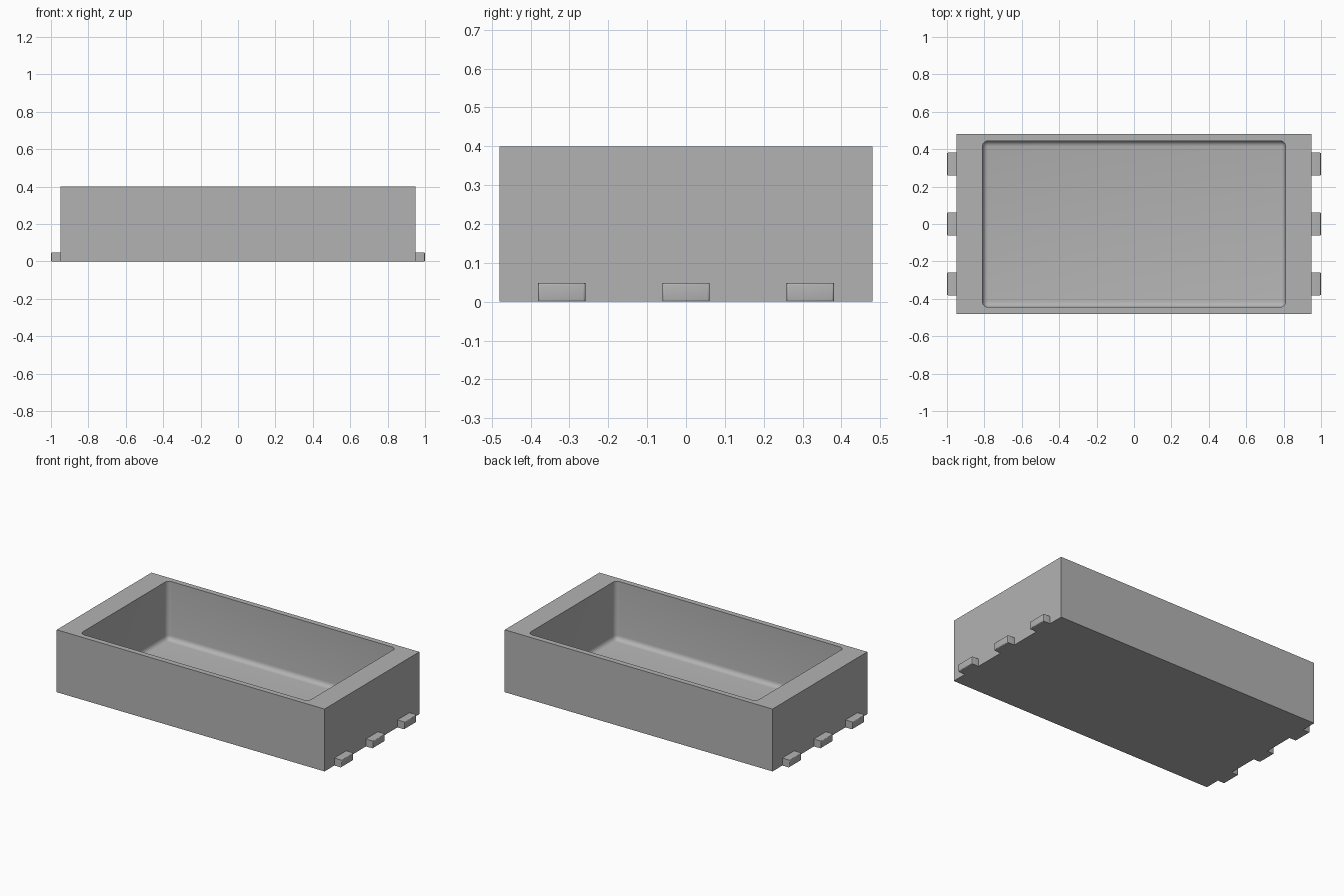
import bpy, bmesh, math

if "Cube" in bpy.data.objects:
    bpy.data.objects.remove(bpy.data.objects["Cube"])

grey = bpy.data.materials.new("plain_grey")
grey.diffuse_color = (0.45, 0.45, 0.45, 1)
grey.use_nodes = True
grey.node_tree.nodes["Principled BSDF"].inputs["Base Color"].default_value = grey.diffuse_color


def box(name, lo, hi, radius=0, pick=None, segments=5):
    """Box between two corners, rounding the edges chosen by pick(edge)."""
    bm = bmesh.new()
    bmesh.ops.create_cube(bm, size=1)
    for v in bm.verts:
        v.co = [(a + b) / 2 + c * (b - a) for a, b, c in zip(lo, hi, v.co)]
    if pick:
        bmesh.ops.bevel(bm, geom=[e for e in bm.edges if pick(e)], offset=radius,
                        segments=segments, profile=0.5, affect='EDGES')
    bmesh.ops.recalc_face_normals(bm, faces=bm.faces)
    mesh = bpy.data.meshes.new(name)
    bm.to_mesh(mesh)
    bm.free()
    mesh.materials.append(grey)
    ob = bpy.data.objects.new(name, mesh)
    bpy.context.collection.objects.link(ob)
    return ob


def smooth(ob):
    bpy.ops.object.select_all(action='DESELECT')
    ob.select_set(True)
    bpy.context.view_layer.objects.active = ob
    bpy.ops.object.shade_smooth_by_angle(angle=math.radians(35))


# Hollow tray: solid block minus a pocket with rounded corners and floor edge
tray = box("tray_body", (-0.95, -0.48, 0), (0.95, 0.48, 0.40))
pocket = box("pocket_cutter", (-0.81, -0.445, 0.025), (0.81, 0.445, 0.6), 0.03,
             lambda e: min(v.co.z for v in e.verts) < 0.1)
pocket.hide_render = True
cut = tray.modifiers.new("pocket", 'BOOLEAN')
cut.operation, cut.solver, cut.object = 'DIFFERENCE', 'EXACT', pocket
bpy.context.view_layer.objects.active = tray
bpy.ops.object.modifier_apply(modifier=cut.name)
bpy.data.objects.remove(pocket)
smooth(tray)

# Three locating tabs at the foot of each end, rounded around the outer face
for side, label in ((1, "right"), (-1, "left")):
    for i, y in enumerate((-0.32, 0, 0.32)):
        xs = sorted((side * 0.95, side * 1.0))
        tab = box(f"{label}_tab_{i + 1}", (xs[0], y - 0.061, 0), (xs[1], y + 0.061, 0.048),
                  0.006, lambda e: all(abs(v.co.x) > 0.99 for v in e.verts), 3)
        smooth(tab)
